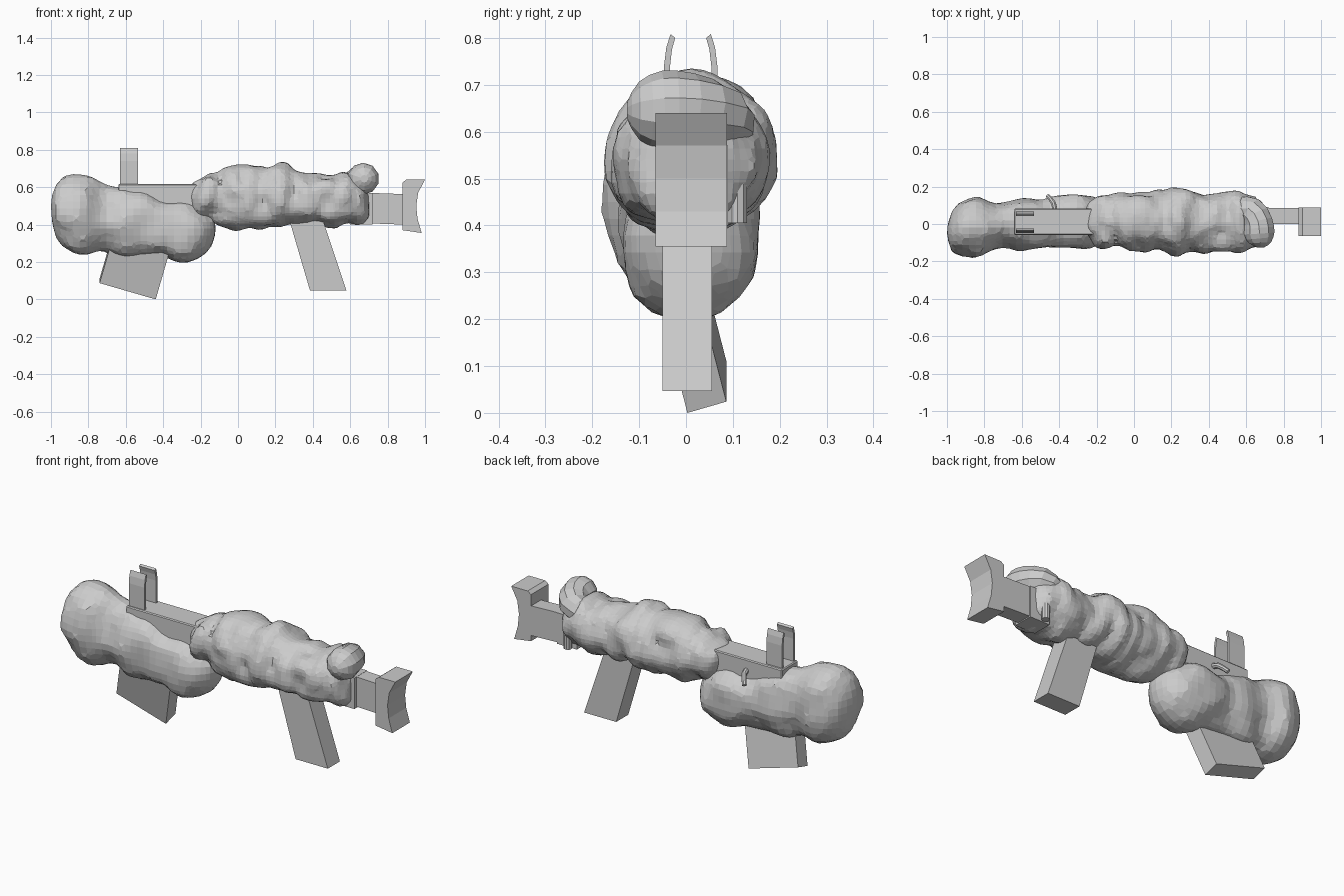
import bpy, bmesh, math
from math import sin, cos, pi
from mathutils import Vector, noise

if "Cube" in bpy.data.objects:
    bpy.data.objects.remove(bpy.data.objects["Cube"])


def finish(name, bm, bevel=0):
    bmesh.ops.recalc_face_normals(bm, faces=bm.faces)
    me = bpy.data.meshes.new(name)
    bm.to_mesh(me)
    bm.free()
    ob = bpy.data.objects.new(name, me)
    bpy.context.collection.objects.link(ob)
    if bevel:
        b = ob.modifiers.new("bevel", 'BEVEL')
        b.width, b.segments = bevel, 1
    return ob


def prism(name, pts, axis, a, b, bevel=0):
    """Extrude a profile: xz points along y, or yz points along x."""
    bm = bmesh.new()
    put = (lambda p, d: (p[0], d, p[1])) if axis == 'y' else (lambda p, d: (d, p[0], p[1]))
    lo = [bm.verts.new(put(p, a)) for p in pts]
    hi = [bm.verts.new(put(p, b)) for p in pts]
    bm.faces.new(lo)
    bm.faces.new(hi)
    n = len(pts)
    for i in range(n):
        bm.faces.new((lo[i], lo[(i + 1) % n], hi[(i + 1) % n], hi[i]))
    return finish(name, bm, bevel)


def box(name, x, y, z, bevel=0):
    return prism(name, [(x[0], z[0]), (x[1], z[0]), (x[1], z[1]), (x[0], z[1])], 'y', *y, bevel)


def smooth(st, steps):
    """Catmull-Rom interpolation of station tuples."""
    out = []
    for i in range(len(st) - 1):
        p0, p1, p2, p3 = st[max(i - 1, 0)], st[i], st[i + 1], st[min(i + 2, len(st) - 1)]
        for k in range(steps):
            t = k / steps
            out.append([.5 * (2 * b + (c - a) * t + (2 * a - 5 * b + 4 * c - d) * t * t
                              + (3 * b - a - 3 * c + d) * t ** 3)
                        for a, b, c, d in zip(p0, p1, p2, p3)])
    return out + [list(st[-1])]


def worm(name, st, steps=1, seg=14, up=(0, 0, 1), amp=0.0, freq=7, axis=None):
    """Lumpy faceted tube through stations (x, y, z, side radius, up radius)."""
    st = smooth(st, steps)
    n = len(st)
    bm = bmesh.new()
    rings = []
    for i, s in enumerate(st):
        c = Vector(s[:3])
        t = Vector(axis) if axis else (
            Vector(st[min(i + 1, n - 1)][:3]) - Vector(st[max(i - 1, 0)][:3])).normalized()
        side = t.cross(Vector(up)).normalized()
        top = side.cross(t)
        ring = []
        for k in range(seg):
            ang = 2 * pi * (k + .5) / seg
            d = side * cos(ang) * s[3] + top * sin(ang) * s[4]
            p = c + d
            ring.append(bm.verts.new(p + d.normalized() * noise.noise(p * freq) * amp))
        rings.append(ring)
    for r, q in zip(rings, rings[1:]):
        for k in range(seg):
            bm.faces.new((r[k], r[(k + 1) % seg], q[(k + 1) % seg], q[k]))
    bm.faces.new(rings[0])
    bm.faces.new(rings[-1])
    return finish(name, bm)


def lump(name, c, r, amp=.008):
    """Squashed faceted ball with a little unevenness."""
    bm = bmesh.new()
    bmesh.ops.create_uvsphere(bm, u_segments=14, v_segments=9, radius=1)
    for v in bm.verts:
        p = Vector([v.co[i] * r[i] + c[i] for i in range(3)])
        v.co = p + v.co * noise.noise(p * 9) * amp
    return finish(name, bm)


def fuse(parts, voxel):
    """Join overlapping parts into one faceted skin."""
    bpy.ops.object.select_all(action='DESELECT')
    for ob in parts:
        ob.select_set(True)
    bpy.context.view_layer.objects.active = parts[0]
    bpy.ops.object.join()
    m = parts[0].modifiers.new("fuse", 'REMESH')
    m.mode, m.voxel_size = 'VOXEL', voxel


# Swollen front body with a bulbous muzzle
front = [worm("front_body", [
    (-1.0, -.04, .49, .035, .05), (-.97, -.035, .465, .115, .15), (-.90, -.02, .46, .158, .21),
    (-.83, -.015, .455, .163, .218), (-.76, -.01, .445, .13, .195), (-.68, 0, .435, .12, .19),
    (-.60, 0, .41, .135, .19), (-.50, 0, .40, .14, .16), (-.42, 0, .385, .14, .16),
    (-.33, .01, .37, .15, .165), (-.24, .01, .365, .145, .15), (-.17, .01, .37, .115, .12),
    (-.12, .01, .38, .04, .05)], 2, 16, amp=.03, freq=9, axis=(1, 0, 0))]
for c, r in [((-.30, 0, .325), (.14, .14, .14)), ((-.60, 0, .33), (.14, .12, .115)),
             ((-.55, -.005, .46), (.17, .138, .12)), ((-.38, .015, .43), (.20, .145, .105)),
             ((-.33, .04, .44), (.13, .13, .10))]:
    front.append(lump("front_lump", c, r, .02))
fuse(front, .036)

# Core of the rear body
core = [(-.26, .02, .55, .06, .05), (-.22, .02, .55, .11, .09), (-.12, .02, .54, .13, .12),
        (0, .01, .54, .135, .155), (.12, .01, .545, .14, .155), (.23, .01, .55, .155, .16),
        (.35, .01, .54, .145, .13), (.48, .01, .535, .14, .125), (.60, .01, .53, .135, .12),
        (.67, .015, .52, .11, .11), (.70, .02, .51, .05, .06)]
flesh = [worm("rear_body", core, 4, 24, amp=.03, freq=13, axis=(1, 0, 0))]

# Fleshy bands wrapped round the core: (x, centre z, y radius, z radius, thickness, lean)
bands = [(-.17, .55, .10, .08, .05, .03), (-.03, .54, .105, .12, .055, -.04),
         (.10, .54, .115, .12, .055, .04), (.22, .555, .135, .12, .055, -.02),
         (.34, .535, .12, .09, .055, .04), (.44, .535, .11, .09, .052, -.03),
         (.54, .535, .12, .095, .054, .03), (.63, .52, .095, .075, .05, -.02)]
for i, (x, z, ry, rz, th, lean) in enumerate(bands):
    ring = []
    for k in range(25):
        a = 2 * pi * k / 24
        w = th * (1 + .12 * sin(3 * a + i))
        ring.append((x + lean * sin(a + i), .01 + ry * cos(a), z + rz * sin(a), w, w))
    flesh.append(worm("flesh_band", ring, 1, 10, up=(1, 0, 0), amp=.015, freq=14))

# Loose lumps on the rear body
for c, r in [
        ((.03, .03, .63), (.14, .125, .10)), ((.21, -.03, .65), (.09, .09, .07)),
        ((-.20, .05, .54), (.06, .09, .07)), ((.04, -.08, .57), (.14, .07, .07)),
        ((.10, -.08, .46), (.16, .06, .07)), ((.30, -.09, .50), (.13, .065, .07)),
        ((.47, -.08, .58), (.10, .07, .06)), ((.52, -.07, .47), (.14, .07, .06)),
        ((.05, .10, .52), (.16, .07, .09)), ((.26, .12, .58), (.09, .065, .09)),
        ((.50, .10, .52), (.12, .07, .09)), ((-.04, 0, .45), (.11, .11, .07))]:
    flesh.append(lump("flesh_lump", c, r, .015))
fuse(flesh, .024)

# Curled tail end finishing in a rounded knob
worm("curled_tail", [(.50, .08, .55, .05, .05), (.57, .08, .60, .065, .06), (.63, .07, .63, .075, .07),
                     (.665, .01, .645, .08, .08), (.67, -.05, .645, .085, .085),
                     (.675, -.10, .645, .062, .062), (.675, -.125, .645, .02, .02)], 2, 10)

# Receiver rail
box("receiver_rail", (-.64, .0), (-.058, .083), (.45, .617), .005)

# Pair of curved sight plates, mirrored across the rail
plate = [(-.047, .56), (-.047, .74), (-.042, .78), (-.033, .808), (-.023, .80), (-.03, .775),
         (-.034, .74), (-.034, .56)]
prism("sight_plate_right", plate, 'x', -.63, -.535)
prism("sight_plate_left", [(.02 - y, z) for y, z in plate], 'x', -.63, -.535)

# Small bolt handle on the left side
worm("bolt_handle", [(-.42, .05, .56, .014, .014), (-.43, .11, .55, .014, .014),
                     (-.46, .15, .51, .012, .012)], 2, 8)

# Skewed magazine block
o, w, t, u = Vector((-.44, .003, .0)), Vector((-.30, 0, .087)), Vector((0, .083, .024)), Vector((.09, -.08, .31))
bm = bmesh.new()
bmesh.ops.create_cube(bm, size=1)
for v in bm.verts:
    k = v.co + Vector((.5, .5, .5))
    v.co = o + w * k.x + t * k.y + u * k.z
finish("magazine", bm)

# Slanted hand grip
prism("hand_grip", [(.267, .45), (.385, .047), (.58, .047), (.445, .45)], 'y', -.05, .055)

# Stock: collar, tube and concave butt plate
box("stock_collar", (.60, .72), (-.02, .09), (.40, .57))
prism("stock_tube", [(.6, .41), (.88, .40), (.88, .563), (.6, .573)], 'y', 0, .085)
prism("stock_butt", [(.88, .37), (.982, .355), (.96, .43), (.953, .50), (.963, .57), (1.0, .64),
                     (.90, .64), (.88, .625)], 'y', -.065, .087)

# Small upright peg beside the stock
worm("side_peg", [(.64, .11, .405, .021, .021), (.64, .11, .52, .021, .021)], 1, 10, up=(1, 0, 0))
